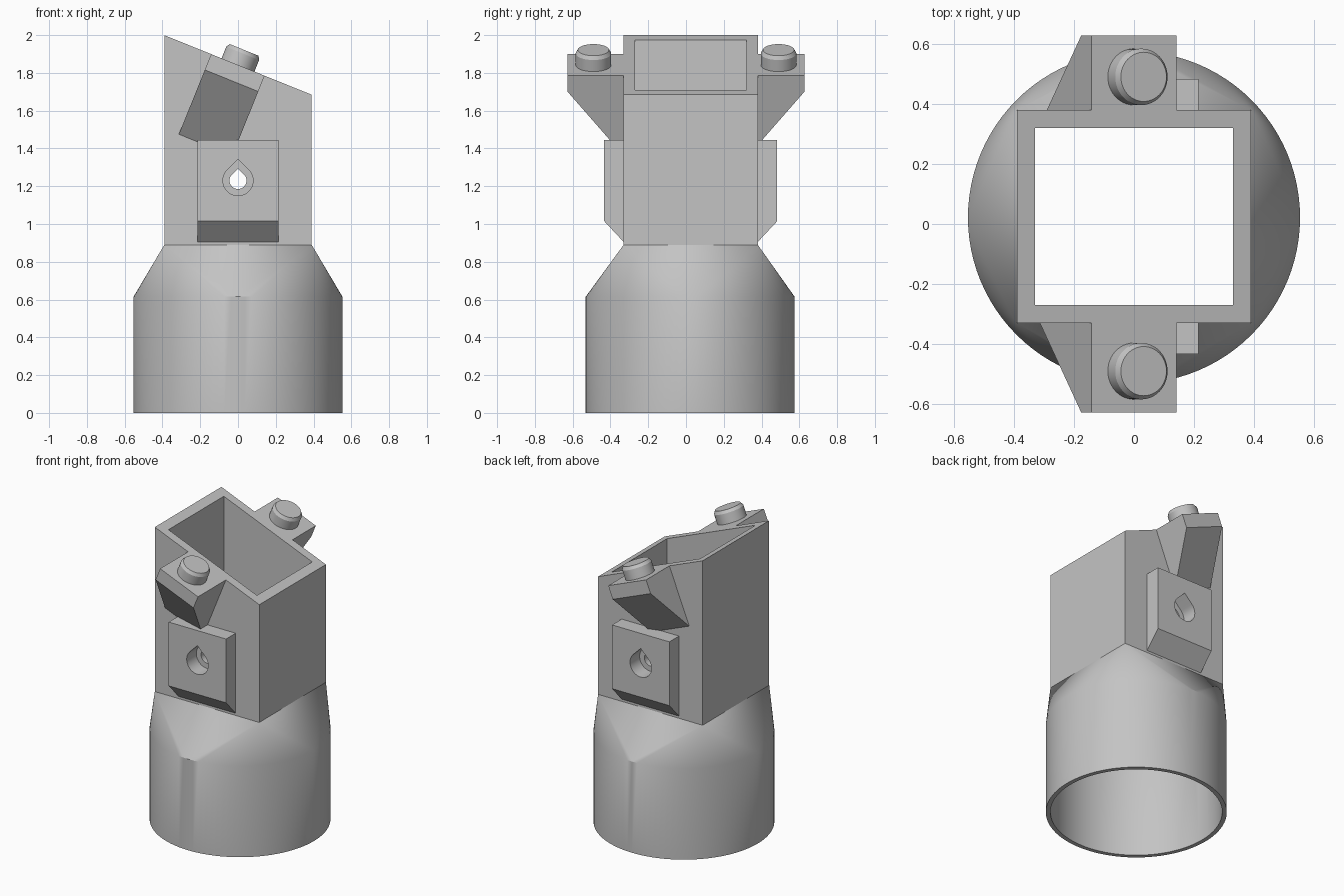
import bpy
import bmesh
from math import sin, cos, pi, radians, tan
from mathutils import Vector, Matrix

TILT = radians(22)
MID_Y = 0.025                 # centre of the socket and duct
HALF_X, HALF_Y = 0.39, 0.355  # outer half sizes of the square duct
WALL = 0.06
RIM_Z = 1.842                 # slanted rim height at x = 0
SIDES = 96

cube = bpy.data.objects.get("Cube")
if cube:
    bpy.data.objects.remove(cube, do_unlink=True)

grey = bpy.data.materials.new("plain grey")
grey.use_nodes = True
grey.diffuse_color = (0.55, 0.55, 0.55, 1)
grey.node_tree.nodes["Principled BSDF"].inputs["Base Color"].default_value = (0.55, 0.55, 0.55, 1)


def finish(name, bm):
    """Turn a bmesh into a named, shaded object."""
    bmesh.ops.recalc_face_normals(bm, faces=bm.faces[:])
    mesh = bpy.data.meshes.new(name)
    bm.to_mesh(mesh)
    bm.free()
    mesh.materials.append(grey)
    obj = bpy.data.objects.new(name, mesh)
    bpy.context.collection.objects.link(obj)
    return obj


def smooth(obj):
    bpy.ops.object.select_all(action='DESELECT')
    obj.select_set(True)
    bpy.context.view_layer.objects.active = obj
    bpy.ops.object.shade_smooth_by_angle(angle=radians(30))


def prism(name, outline, sweep):
    """Extrude a planar outline along a vector."""
    bm = bmesh.new()
    face = bm.faces.new([bm.verts.new(p) for p in outline])
    out = bmesh.ops.extrude_face_region(bm, geom=[face])
    moved = [v for v in out["geom"] if isinstance(v, bmesh.types.BMVert)]
    bmesh.ops.translate(bm, verts=moved, vec=sweep)
    return finish(name, bm)


def cut(obj, cutter):
    mod = obj.modifiers.new("hole", 'BOOLEAN')
    mod.operation, mod.solver, mod.object = 'DIFFERENCE', 'EXACT', cutter
    bpy.ops.object.select_all(action='DESELECT')
    bpy.context.view_layer.objects.active = obj
    obj.select_set(True)
    bpy.ops.object.modifier_apply(modifier=mod.name)
    bpy.data.objects.remove(cutter, do_unlink=True)


def circle(bm, r, z, y=0.0, n=SIDES):
    return [bm.verts.new((r * cos(2 * pi * i / n), y + r * sin(2 * pi * i / n), z)) for i in range(n)]


def square(bm, inset, height):
    return [bm.verts.new((sx * (HALF_X - inset), MID_Y + sy * (HALF_Y - inset),
                          height(sx * (HALF_X - inset))))
            for sx, sy in ((1, 1), (-1, 1), (-1, -1), (1, -1))]


def bridge(bm, a, b):
    n = len(a)
    for i in range(n):
        bm.faces.new((a[i], a[(i + 1) % n], b[(i + 1) % n], b[i]))


def fan(bm, ring, corners):
    """Join a circle to a square with corner fans and flat triangles."""
    n = len(ring)
    q = n // 4
    for i in range(n):
        bm.faces.new((ring[i], ring[(i + 1) % n], corners[i // q]))
    for k in range(4):
        bm.faces.new((ring[k * q], corners[k], corners[k - 1]))


def teardrop(name, r, y0, y1):
    pts = [(r * cos(t), y0, 1.23 + r * sin(t))
           for t in (radians(135 + 270 * i / 36) for i in range(37))]
    return prism(name, pts + [(0, y0, 1.23 + r * 2 ** 0.5)], (0, y1 - y0, 0))


# Body: round socket, transition and square duct with a slanted rim
bm = bmesh.new()
rims = []
for radius, inset in ((0.553, 0), (0.525, WALL)):
    foot = circle(bm, radius, 0, MID_Y - 0.003)
    shoulder = circle(bm, radius, 0.615, MID_Y - 0.003)
    neck = square(bm, inset, lambda x: 0.89)
    rim = square(bm, inset, lambda x: RIM_Z - x * tan(TILT))
    bridge(bm, foot, shoulder)
    fan(bm, shoulder, neck)
    bridge(bm, neck, rim)
    rims.append((foot, rim))
bridge(bm, rims[0][0], rims[1][0])
bridge(bm, rims[0][1], rims[1][1])
body = finish("duct_body", bm)
cut(body, teardrop("hole_cutter", 0.045, -1, 1))
smooth(body)

# Frame of the slanted rim
along = Vector((cos(TILT), 0, -sin(TILT)))
up = Vector((sin(TILT), 0, cos(TILT)))
origin = Vector((0, 0, RIM_Z))

for side, label in ((-1, "front"), (1, "back")):
    wall = MID_Y + side * HALF_Y
    face = wall + side * 0.103

    # Square boss with a sloped underside and a teardrop recess
    boss = prism(label + "_boss",
                 [(-0.214, y, z) for y, z in ((wall, 0.905), (face, 1.015), (face, 1.445), (wall, 1.445))],
                 (0.428, 0, 0))
    cut(boss, teardrop("recess_cutter", 0.08, wall - side * 0.1, face + side * 0.1))
    smooth(boss)

    # Lug flush with the rim, tapering down into the wall
    tip = side * 0.628
    root = 0.09 + 0.37 * abs(tip - wall) / 0.3
    profile = ((wall, 0), (tip, 0), (tip, 0.09), (wall, root))
    prism(label + "_lug",
          [origin - along * 0.153 - up * d + Vector((0, y, 0)) for y, d in profile],
          along * 0.305)

    # Chamfered pin standing on the lug
    bm = bmesh.new()
    rings = [circle(bm, r, z, n=48) for r, z in ((0.094, -0.01), (0.094, 0.066), (0.082, 0.086))]
    bridge(bm, rings[0], rings[1])
    bridge(bm, rings[1], rings[2])
    bm.faces.new(rings[0])
    bm.faces.new(rings[2])
    bm.transform(Matrix.Translation(origin + Vector((0, side * 0.49, 0))) @ Matrix.Rotation(TILT, 4, 'Y'))
    smooth(finish(label + "_pin", bm))
